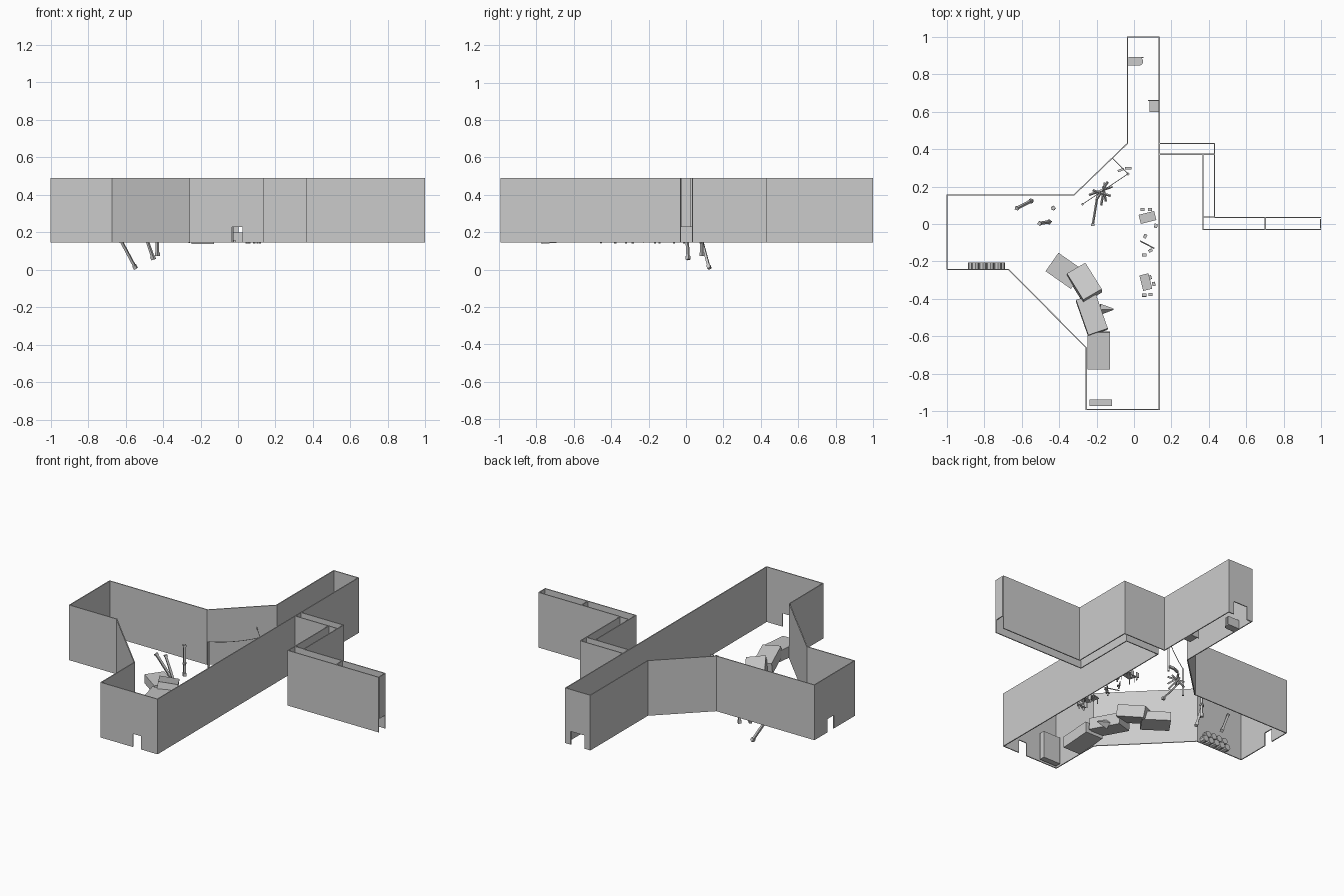
import bpy, math
from mathutils import Vector, Euler

if "Cube" in bpy.data.objects:
    bpy.data.objects.remove(bpy.data.objects["Cube"])

F, T = 0.145, 0.49      # floor level and wall top
DOOR = 0.228            # doorway head height
TH = 0.006              # wall thickness


def box(name, c, s, rot=(0, 0, 0)):
    bpy.ops.mesh.primitive_cube_add(size=1, location=c, rotation=[math.radians(a) for a in rot])
    o = bpy.context.object
    o.name = name
    o.scale = s
    return o


def bar(name, a, b, w, sides=4):
    a, b = Vector(a), Vector(b)
    d = b - a
    bpy.ops.mesh.primitive_cylinder_add(vertices=sides, radius=w / 2 * (1.414 if sides == 4 else 1),
                                        depth=d.length, location=(a + b) / 2)
    o = bpy.context.object
    o.name = name
    o.rotation_euler = d.to_track_quat('Z', 'Y').to_euler()
    return o


def wall(name, p, q, z0=F, z1=T):
    p, q = Vector(p), Vector(q)
    d, m = q - p, (p + q) / 2
    return box(name, (m.x, m.y, (z0 + z1) / 2), (d.length + TH * 0.6, TH, z1 - z0),
               (0, 0, math.degrees(math.atan2(d.y, d.x))))


def door_wall(name, p, q, a, b):
    """Wall with a doorway between distances a and b along it."""
    p, q = Vector(p), Vector(q)
    d = (q - p).normalized()
    L = (q - p).length
    if a > 0.01:
        wall(name + "_side_a", p, p + d * a)
    if b < L - 0.01:
        wall(name + "_side_b", p + d * b, q)
    wall(name + "_lintel", p + d * a, p + d * b, DOOR)


# main hall walls
wall("north_west_wall", (-0.997, 0.155), (-0.32, 0.155))
wall("north_diagonal_wall", (-0.32, 0.155), (-0.035, 0.43))
wall("north_arm_left_wall", (-0.035, 0.43), (-0.035, 0.997))
door_wall("north_end", (-0.035, 0.997), (0.135, 0.997), 0.035, 0.135)
door_wall("east_wall", (0.135, 0.997), (0.135, -0.99), 0.57, 0.625)
door_wall("south_end", (-0.255, -0.99), (0.135, -0.99), 0.22, 0.28)
wall("south_arm_left_wall", (-0.255, -0.99), (-0.255, -0.66))
wall("south_diagonal_wall", (-0.255, -0.66), (-0.67, -0.242))
wall("south_west_wall", (-0.67, -0.242), (-0.997, -0.242))
door_wall("west_end", (-0.997, -0.242), (-0.997, 0.155), 0.207, 0.272)

# side corridor in three legs
outer = [(0.135, 0.43), (0.43, 0.43), (0.43, 0.034), (0.995, 0.034)]
inner = [(0.135, 0.372), (0.368, 0.372), (0.368, -0.03), (0.995, -0.03)]
for side, pts in (("outer", outer), ("inner", inner)):
    for i in range(3):
        wall(f"corridor_{side}_wall_{i}", pts[i], pts[i + 1])
for i, (p, q) in enumerate([((0.368, 0.372), (0.43, 0.372)), ((0.368, 0.038), (0.43, 0.038)),
                            ((0.7, -0.03), (0.7, 0.034))]):
    wall(f"corridor_lintel_{i}", p, q, DOOR)
door_wall("corridor_end", (0.995, -0.03), (0.995, 0.034), 0.008, 0.055)

# sunken posts with caps
posts = [((-0.545, 0.125, 0.006), (-0.627, 0.083, 0.16)),
         ((-0.45, 0.012, 0.054), (-0.505, 0.003, 0.215)),
         ((-0.43, 0.085, 0.072), (-0.43, 0.085, 0.268))]
for i, (a, b) in enumerate(posts):
    a, b = Vector(a), Vector(b)
    d = (b - a).normalized()
    bar(f"post_{i}", a, b, 0.013)
    bar(f"post_base_{i}", a, a + d * 0.02, 0.019)
    bar(f"post_cap_{i}", b - d * 0.012, b, 0.018)

# toppled container blocks
box("block_south", (-0.187, -0.675, 0.18), (0.12, 0.2, 0.07), (4, 0, 0))
box("block_mid", (-0.225, -0.485, 0.198), (0.11, 0.2, 0.07), (-6, 3, 19))
box("block_north", (-0.265, -0.315, 0.205), (0.115, 0.17, 0.07), (-14, 8, 30))
box("block_west", (-0.37, -0.25, 0.172), (0.12, 0.165, 0.055), (0, 0, 55))
bpy.ops.mesh.primitive_cone_add(vertices=4, radius1=0.03, radius2=0.004, depth=0.07,
                                location=(-0.145, -0.455, 0.165), rotation=(0, math.radians(95), 0))
bpy.context.object.name = "spike"
box("tall_cabinet", (-0.178, -0.954, 0.23), (0.12, 0.036, 0.17))

# stacked barrels on the west side
for row, n in enumerate((5, 4)):
    for i in range(n):
        x = -0.787 + (i - (n - 1) / 2) * 0.04
        z = F + 0.02 + row * 0.034
        bar(f"barrel_{row}_{i}", (x, -0.24, z), (x, -0.206, z), 0.039, 8)

# cable posts and sagging cables
poles = [(-0.275, 0.105, 0.32), (-0.032, 0.267, 0.35)]
for i, (x, y, z) in enumerate(poles):
    bar(f"cable_post_{i}", (x, y, F), (x, y, z), 0.012)


def cable(name, a, b, sag, n=6):
    a, b = Vector(a), Vector(b)
    pts = [a.lerp(b, i / n) - Vector((0, 0, sag * 4 * (i / n) * (1 - i / n))) for i in range(n + 1)]
    cu = bpy.data.curves.new(name, 'CURVE')
    cu.dimensions = '3D'
    cu.bevel_depth = 0.002
    cu.bevel_resolution = 0
    sp = cu.splines.new('POLY')
    sp.points.add(n)
    for p, v in zip(sp.points, pts):
        p.co = (*v, 1)
    bpy.context.collection.objects.link(bpy.data.objects.new(name, cu))


cable("long_cable", poles[0], poles[1], 0.012)
cable("short_cable", poles[1], (-0.115, 0.35, 0.36), 0.005)
box("cable_post_foot_a", (-0.07, 0.288, 0.152), (0.035, 0.012, 0.014), (0, 0, 20))
box("cable_post_foot_b", (-0.03, 0.298, 0.152), (0.035, 0.012, 0.014))

# fallen timber pile
timber = [((-0.22, -0.005), (-0.192, 0.17), 0.155), ((-0.24, 0.155), (-0.115, 0.2), 0.165),
          ((-0.2, 0.13), (-0.14, 0.225), 0.175), ((-0.175, 0.1), (-0.155, 0.22), 0.155),
          ((-0.22, 0.18), (-0.125, 0.15), 0.18), ((-0.15, 0.12), (-0.165, 0.2), 0.17)]
for i, (p, q, z) in enumerate(timber):
    bar(f"timber_{i}", (*p, z), (*q, z + 0.012), 0.009)
box("timber_foot", (-0.22, -0.003, 0.154), (0.018, 0.014, 0.016))


# tables with chairs along the east wall
def table(name, x, y, w, d, rot):
    box(name + "_top", (x, y, 0.182), (w, d, 0.006), (0, 0, rot))
    for sx in (-1, 1):
        for sy in (-1, 1):
            v = Euler((0, 0, math.radians(rot))).to_matrix() @ Vector((sx * (w / 2 - .006), sy * (d / 2 - .006), 0))
            bar(f"{name}_leg", (x + v.x, y + v.y, F), (x + v.x, y + v.y, 0.18), 0.005)


def chair(name, x, y, rot):
    v = Euler((0, 0, math.radians(rot))).to_matrix() @ Vector((0, 0.007, 0))
    box(name + "_seat", (x, y, 0.16), (0.022, 0.016, 0.004), (0, 0, rot))
    box(name + "_back", (x + v.x, y + v.y, 0.17), (0.022, 0.003, 0.03), (0, 0, rot))
    bar(name + "_leg", (x, y, F - 0.004), (x, y, 0.16), 0.008)


table("table_a", 0.072, 0.035, 0.085, 0.05, 14)
table("table_b", 0.063, -0.31, 0.05, 0.085, 14)
for i, (x, y, r) in enumerate([(0.045, 0.078, 0), (0.085, 0.078, 0), (0.117, -0.01, 80), (0.06, -0.065, 60),
                               (0.055, -0.165, 180), (0.088, -0.142, 30), (0.085, -0.285, -75),
                               (0.105, -0.32, -80), (0.055, -0.38, 180), (0.088, -0.377, 180)]):
    chair(f"chair_{i}", x, y, r)
bar("broken_plank", (0.032, -0.09, 0.15), (0.108, -0.13, 0.16), 0.005)

# desk with rounded end and crate in the north arm
box("desk", (-0.003, 0.867, 0.172), (0.06, 0.045, 0.055))
box("desk_panel", (0.012, 0.888, 0.172), (0.078, 0.005, 0.055))
bar("desk_round_end", (0.027, 0.867, F), (0.027, 0.867, 0.199), 0.044, 10)
box("crate", (0.108, 0.627, 0.17), (0.048, 0.06, 0.05))
box("crate_panel", (0.103, 0.66, 0.175), (0.058, 0.005, 0.06))
box("small_box", (-0.43, 0.085, 0.151), (0.018, 0.018, 0.01))
